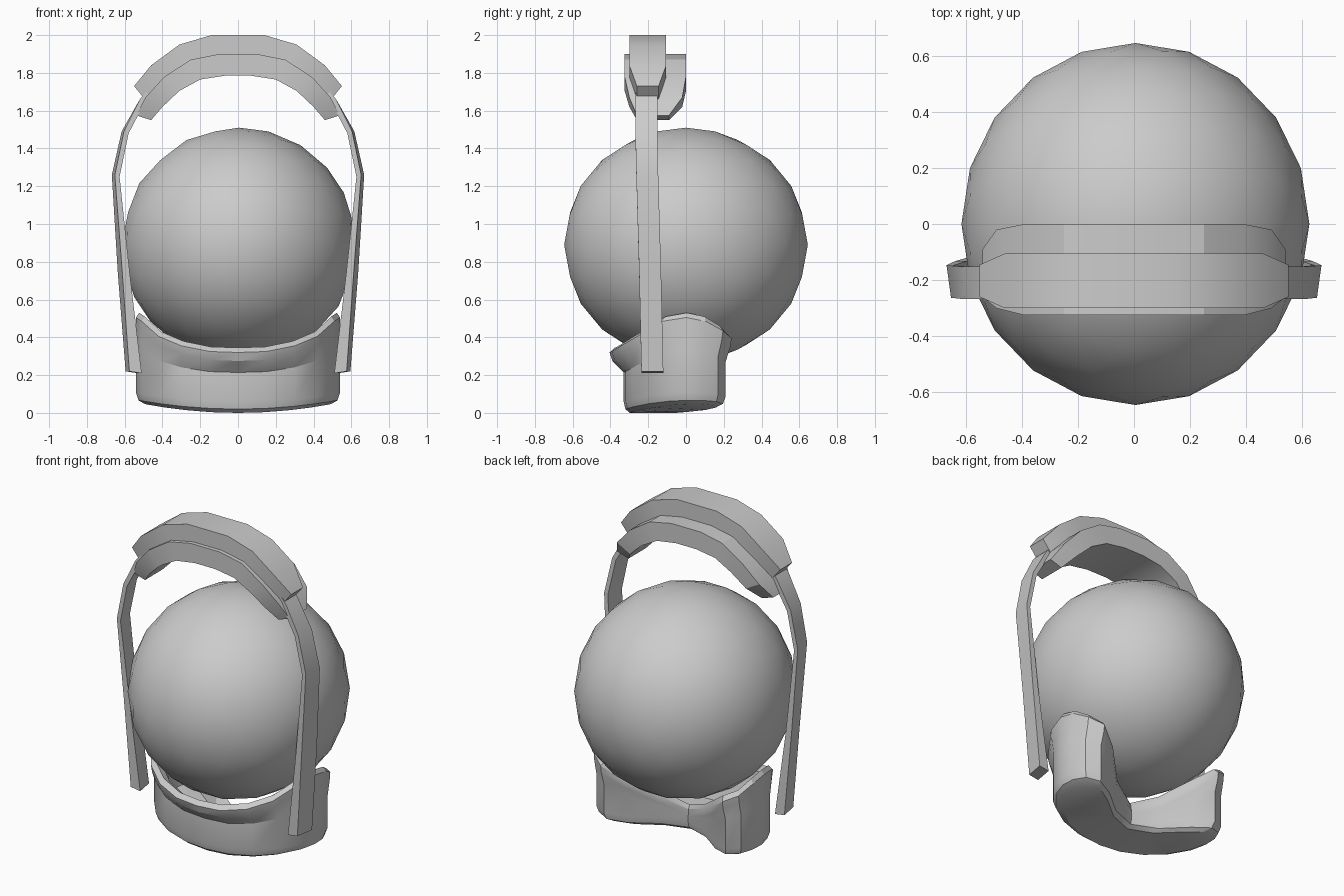
import bpy, bmesh, math

if "Cube" in bpy.data.objects:
    bpy.data.objects.remove(bpy.data.objects["Cube"])


def loft(name, rings, angle=30):
    """Skin a list of equal-length closed rings and cap both ends."""
    bm = bmesh.new()
    vs = [[bm.verts.new(p) for p in r] for r in rings]
    n = len(rings[0])
    for a, b in zip(vs, vs[1:]):
        for i in range(n):
            j = (i + 1) % n
            bm.faces.new((a[i], a[j], b[j], b[i]))
    bm.faces.new(vs[0])
    bm.faces.new(vs[-1])
    bmesh.ops.recalc_face_normals(bm, faces=bm.faces)
    bmesh.ops.triangulate(bm, faces=[f for f in bm.faces if len(f.verts) > 4])
    me = bpy.data.meshes.new(name)
    bm.to_mesh(me)
    bm.free()
    ob = bpy.data.objects.new(name, me)
    bpy.context.collection.objects.link(ob)
    if angle:
        bpy.ops.object.select_all(action='DESELECT')
        ob.select_set(True)
        bpy.context.view_layer.objects.active = ob
        bpy.ops.object.shade_smooth_by_angle(angle=math.radians(angle))
    return ob


# Ball: low-poly, smooth shaded
bpy.ops.mesh.primitive_ico_sphere_add(subdivisions=3, radius=1, location=(0.005, 0, 0.89))
ball = bpy.context.object
ball.name = "ball"
ball.scale = (0.62, 0.645, 0.62)
bpy.ops.object.shade_smooth()

# Cradle: kidney-shaped cup, half outline as (x, y, rim height)
half = [(0, -0.33, 0.345), (0.15, -0.32, 0.35), (0.3, -0.28, 0.38), (0.42, -0.21, 0.43),
        (0.51, -0.1, 0.51), (0.54, 0.0, 0.53), (0.535, 0.09, 0.51), (0.5, 0.17, 0.46),
        (0.42, 0.21, 0.42), (0.31, 0.16, 0.34), (0.16, 0.04, 0.23), (0, -0.02, 0.16)]
outline = half + [(-x, y, z) for x, y, z in half[-2:0:-1]]


def cradle_ring(inset, height, flare=0.0):
    ring = []
    for x, y, rim in outline:
        spine = -0.18 + 0.85 * x * x
        flare_y = -flare * max(0, -y / 0.33) + 0.4 * flare * max(0, y / 0.2)
        base = 0.04 * (x / 0.5) ** 2
        ring.append((x * (1 - 0.4 * inset), y + (spine - y) * inset + flare_y, height(base, rim)))
    return ring


loft("cradle", [
    cradle_ring(0.22, lambda b, r: b),
    cradle_ring(0.06, lambda b, r: b + 0.02),
    cradle_ring(0.0, lambda b, r: b + 0.06),
    cradle_ring(0.0, lambda b, r: b + (r - b) * 0.62),
    cradle_ring(0.0, lambda b, r: r - 0.07, 0.06),
    cradle_ring(0.0, lambda b, r: r - 0.025, 0.075),
    cradle_ring(0.08, lambda b, r: r, 0.06),
    cradle_ring(0.2, lambda b, r: r - 0.03, 0.04),
    cradle_ring(0.42, lambda b, r: b + 0.1),
], 25)

# Straps: outer x, z, thickness, y centre, y twist of the outer face
path = [(0.585, 0.22, 0.065, -0.178, 0.01), (0.625, 0.75, 0.04, -0.19, 0.012),
        (0.66, 1.26, 0.025, -0.205, 0.008), (0.61, 1.49, 0.025, -0.21, 0.006),
        (0.52, 1.66, 0.03, -0.21, 0.0), (0.42, 1.78, 0.03, -0.21, 0.0)]
for side, sx in (("left", -1), ("right", 1)):
    rings = []
    for x, z, t, y, tw in path:
        rings.append([(sx * (x - tw), y - 0.058, z), (sx * (x + tw), y + 0.058, z),
                      (sx * (x + tw - t), y + 0.058, z - 0.01),
                      (sx * (x - tw - t), y - 0.058, z - 0.01)])
    loft("strap_" + side, rings, 20)


def arch(name, stations):
    """Stations: outer (x, z), inner (x, z), outer y range, inner y range; mirrored over x."""
    def ring(s, sx):
        (ox, oz), (ix, iz), (a, b), (c, d) = s
        mx, mz = ox + (ix - ox) * 0.5, oz + (iz - oz) * 0.5
        lo, hi = min(a, c), max(b, d)
        return [(sx * ox, a, oz), (sx * ox, b, oz), (sx * mx, hi, mz),
                (sx * ix, d, iz), (sx * ix, c, iz), (sx * mx, lo, mz)]
    return loft(name, [ring(s, -1) for s in stations[::-1]] + [ring(s, 1) for s in stations], 20)


# Handle grip: narrow upper bar
w = (-0.30, -0.105)
arch("handle_grip", [
    ((0.14, 2.0), (0.1, 1.87), w, w), ((0.31, 1.95), (0.25, 1.84), w, w),
    ((0.46, 1.84), (0.37, 1.76), w, w),
    ((0.55, 1.73), (0.485, 1.65), (-0.26, -0.145), (-0.26, -0.145))])

# Handle pad: wider lower bar with tapering ends
p, q = (-0.325, 0.0), (-0.30, -0.02)
arch("handle_pad", [
    ((0.1, 1.9), (0.07, 1.785), p, p), ((0.25, 1.87), (0.2, 1.765), p, p),
    ((0.39, 1.78), (0.31, 1.705), p, p),
    ((0.49, 1.67), (0.4, 1.62), q, q),
    ((0.54, 1.575), (0.46, 1.55), (-0.26, -0.09), (-0.26, -0.09))])
